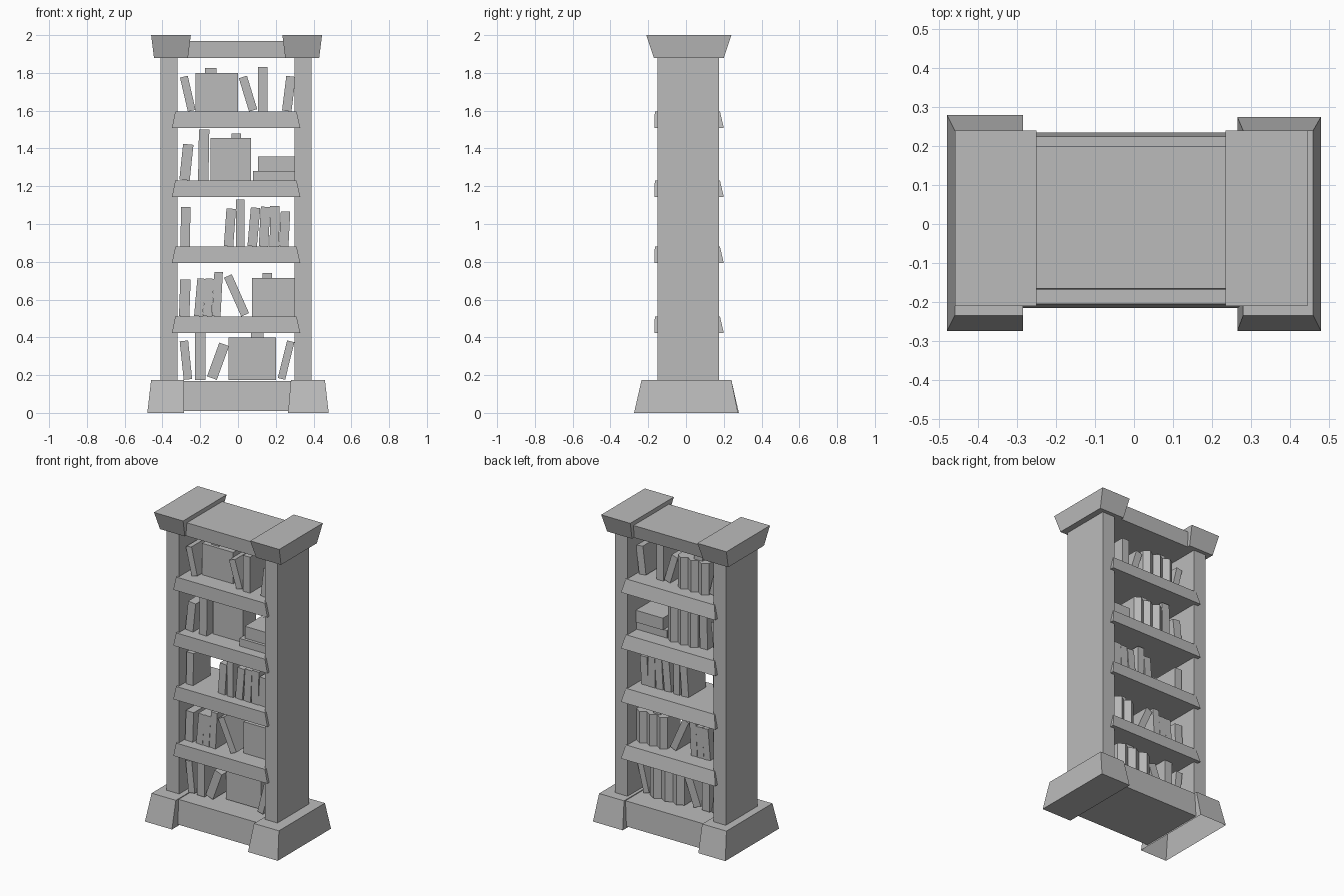
import bpy, bmesh
from math import radians, sin, cos

cube = bpy.data.objects.get("Cube")
if cube:
    bpy.data.objects.remove(cube, do_unlink=True)

stone = bpy.data.materials.new("light grey")
stone.use_nodes = True
GREY = (0.5, 0.5, 0.5, 1)
stone.diffuse_color = GREY
stone.node_tree.nodes["Principled BSDF"].inputs["Base Color"].default_value = GREY


def add_object(name, bm):
    bmesh.ops.recalc_face_normals(bm, faces=bm.faces)
    mesh = bpy.data.meshes.new(name)
    bm.to_mesh(mesh)
    bm.free()
    mesh.materials.append(stone)
    obj = bpy.data.objects.new(name, mesh)
    bpy.context.collection.objects.link(obj)
    return obj


def loft(name, z0, z1, low, high, open_bottom=False):
    """Tapered block; low and high are (x0, x1, y0, y1) rectangles."""
    bm = bmesh.new()
    rings = []
    for z, (x0, x1, y0, y1) in ((z0, low), (z1, high)):
        rings.append([bm.verts.new((x, y, z)) for x, y in
                      ((x0, y0), (x1, y0), (x1, y1), (x0, y1))])
    a, b = rings
    if not open_bottom:
        bm.faces.new(a)
    bm.faces.new(b)
    for i in range(4):
        j = (i + 1) % 4
        bm.faces.new((a[i], a[j], b[j], b[i]))
    return add_object(name, bm)


def block(name, x0, x1, y0, y1, z0, z1):
    return loft(name, z0, z1, (x0, x1, y0, y1), (x0, x1, y0, y1))


def book(name, x, width, height, lean, floor):
    """Upright book standing on its lower corner, leaning by degrees to +x."""
    a = radians(lean)
    obj = block(name, -width / 2, width / 2, -0.1, 0.08, 0, height)
    obj.rotation_euler.y = a
    obj.location = (x, 0, floor + abs(sin(a)) * width / 2)


def book_row(name, x0, x1, floor, top, tab0, tab1):
    """Packed row of books: flat front, pleated back, one taller spine."""
    bm = bmesh.new()
    steps = 6
    outline = [(x0, -0.05), (x1, -0.05)]
    for i in range(steps + 1):
        outline.append((x1 + (x0 - x1) * i / steps, 0.11 if i % 2 else 0.085))
    face = bm.faces.new([bm.verts.new((x, y, floor)) for x, y in outline])
    new = bmesh.ops.extrude_face_region(bm, geom=[face])["geom"]
    bmesh.ops.translate(bm, vec=(0, 0, top - floor),
                        verts=[v for v in new if isinstance(v, bmesh.types.BMVert)])
    add_object(name, bm)
    block(name + "_tall_spine", tab0, tab1, -0.03, 0.08, floor, top + 0.025)


# Plinth
loft("right_foot", 0, 0.175, (-0.48, -0.285, -0.275, 0.28),
     (-0.46, -0.285, -0.235, 0.24), open_bottom=True)
loft("left_foot", 0, 0.175, (0.265, 0.48, -0.275, 0.275), (0.28, 0.46, -0.235, 0.24))
loft("base_beam", 0.01, 0.17, (-0.29, 0.275, -0.215, 0.235),
     (-0.29, 0.285, -0.205, 0.225))

# Posts
block("right_post", -0.41, -0.32, -0.15, 0.175, 0.17, 1.89)
block("left_post", 0.30, 0.39, -0.15, 0.175, 0.17, 1.89)

# Crown
loft("right_capital", 1.88, 2, (-0.445, -0.265, -0.17, 0.2), (-0.46, -0.25, -0.21, 0.24))
loft("left_capital", 1.88, 2, (0.25, 0.43, -0.17, 0.2), (0.235, 0.445, -0.21, 0.24))
loft("lintel", 1.88, 1.97, (-0.27, 0.255, -0.16, 0.18), (-0.27, 0.255, -0.165, 0.2))

# Shelves
floors = [0.175, 0.51, 0.88, 1.23, 1.595]
for n, z in enumerate(floors[1:], 1):
    loft(f"shelf_{n}", z - 0.087, z, (-0.35, 0.33, -0.168, 0.2),
         (-0.332, 0.31, -0.165, 0.18))

# Loose books on each level: x, width, height, lean
loose = [
    [(-0.265, 0.045, 0.205, -6), (-0.2, 0.055, 0.255, 0),
     (-0.138, 0.055, 0.19, 20), (0.23, 0.04, 0.205, 14)],
    [(-0.285, 0.055, 0.195, 2), (-0.21, 0.045, 0.2, 5), (-0.163, 0.045, 0.2, 4),
     (-0.115, 0.045, 0.235, 3), (0.038, 0.045, 0.225, -24)],
    [(-0.28, 0.05, 0.21, 1), (-0.05, 0.05, 0.2, 4), (0.013, 0.045, 0.25, 0),
     (0.075, 0.05, 0.205, 5), (0.135, 0.05, 0.21, 3), (0.192, 0.05, 0.215, 1),
     (0.242, 0.05, 0.185, 3)],
    [(-0.283, 0.055, 0.19, 6), (-0.184, 0.055, 0.27, 1)],
    [(-0.245, 0.042, 0.185, -13), (0.08, 0.045, 0.185, -17),
     (0.132, 0.05, 0.235, 0), (0.258, 0.05, 0.185, 7)],
]
for level, (z, books) in enumerate(zip(floors, loose)):
    for i, spec in enumerate(books):
        book(f"book_{level}_{i}", *spec, z)

# Packed rows and the flat pair
book_row("book_row_bottom", -0.05, 0.2, floors[0], 0.4, 0.07, 0.135)
book_row("book_row_lower", 0.075, 0.298, floors[1], 0.715, 0.13, 0.18)
book_row("book_row_upper", -0.145, 0.07, floors[3], 1.455, -0.035, 0.015)
book_row("book_row_top", -0.225, 0, floors[4], 1.8, -0.175, -0.115)
block("flat_book_lower", 0.08, 0.3, -0.1, 0.08, 1.23, 1.28)
block("flat_book_upper", 0.105, 0.3, -0.08, 0.09, 1.28, 1.358)
